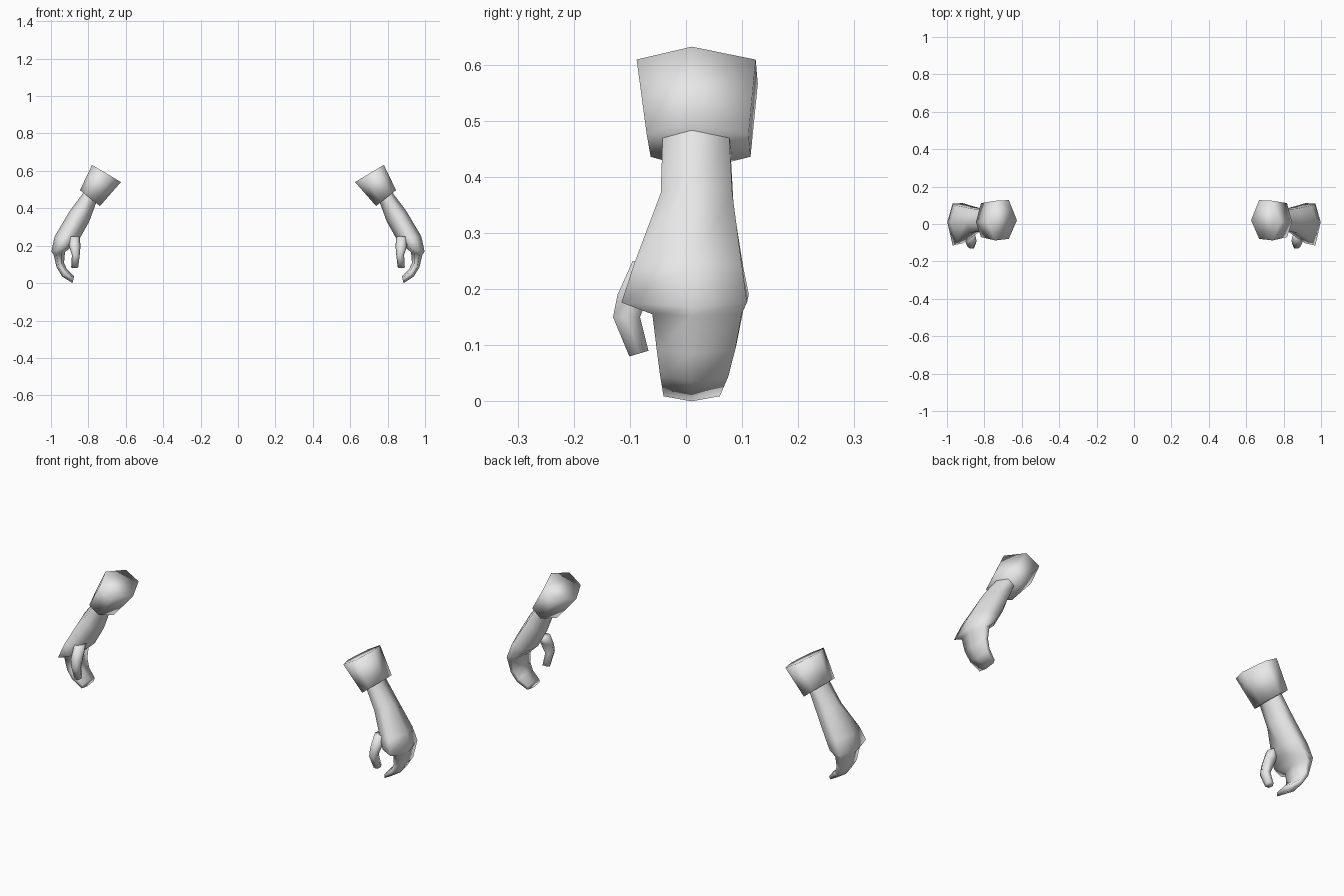
import bpy, bmesh
from mathutils import Vector

if "Cube" in bpy.data.objects:
    bpy.data.objects.remove(bpy.data.objects["Cube"])

glove_grey = bpy.data.materials.new("glove_grey")
glove_grey.diffuse_color = (0.8, 0.8, 0.8, 1)
glove_grey.use_nodes = True
glove_grey.node_tree.nodes["Principled BSDF"].inputs["Base Color"].default_value = glove_grey.diffuse_color


def loft(name, rings):
    """Skin a list of equal rings, cap both ends, mirror to the other arm."""
    bm = bmesh.new()
    loops = [[bm.verts.new(p) for p in ring] for ring in rings]
    for a, b in zip(loops, loops[1:]):
        n = len(a)
        for i in range(n):
            j = (i + 1) % n
            bm.faces.new((a[i], a[j], b[j], b[i]))
    bm.faces.new(loops[0])
    bm.faces.new(loops[-1])
    bmesh.ops.recalc_face_normals(bm, faces=bm.faces)
    for f in bm.faces:
        f.smooth = True
    me = bpy.data.meshes.new(name)
    bm.to_mesh(me)
    bm.free()
    me.materials.append(glove_grey)
    ob = bpy.data.objects.new(name, me)
    bpy.context.collection.objects.link(ob)
    ob.modifiers.new("mirror", 'MIRROR').use_mirror_merge = False
    return ob


def ring(ox, oz, ix, iz, front, back, mid=0.01, f0=0.25, f1=0.72):
    """Six-sided section from an outer point to an inner point."""
    def at(t, y):
        return Vector((ox + (ix - ox) * t, y, oz + (iz - oz) * t))
    return [at(0, mid), at(f0, front), at(f1, front * 0.9),
            at(1, mid + 0.01), at(f1, back), at(f0, back * 0.97)]


# Flared cuff
loft("cuff", [
    ring(0.78, 0.632, 0.626, 0.54, -0.088, 0.128),
    ring(0.845, 0.497, 0.738, 0.412, -0.07, 0.115),
])

# Wrist and palm, then the joined fingers curling inward
loft("hand", [
    ring(0.80, 0.53, 0.73, 0.485, -0.038, 0.08),
    ring(0.832, 0.475, 0.762, 0.42, -0.042, 0.08),
    ring(0.90, 0.385, 0.795, 0.33, -0.045, 0.085),
    ring(0.98, 0.25, 0.848, 0.235, -0.092, 0.102),
    ring(0.998, 0.168, 0.885, 0.20, -0.115, 0.112),
    ring(0.986, 0.152, 0.925, 0.165, -0.06, 0.102),
    ring(0.97, 0.085, 0.93, 0.108, -0.052, 0.09),
    ring(0.94, 0.035, 0.915, 0.074, -0.046, 0.078),
    ring(0.885, 0.0, 0.876, 0.036, -0.04, 0.062),
])


def thumb_ring(x, y, z, hx, hy, tilt):
    """Six-sided section, tilted so its front rides higher or lower."""
    return [Vector((x + hx * a, y + hy * b, z + tilt * b))
            for a, b in ((1, 0), (0.55, -1), (-0.55, -1),
                         (-1, 0), (-0.55, 1), (0.55, 1))]


# Thumb hanging at the front of the palm
loft("thumb", [
    thumb_ring(0.875, -0.065, 0.25, 0.028, 0.03, 0.0),
    thumb_ring(0.873, -0.09, 0.20, 0.031, 0.032, 0.01),
    thumb_ring(0.867, -0.106, 0.15, 0.021, 0.024, 0.0),
    thumb_ring(0.873, -0.084, 0.085, 0.019, 0.017, 0.005),
])
